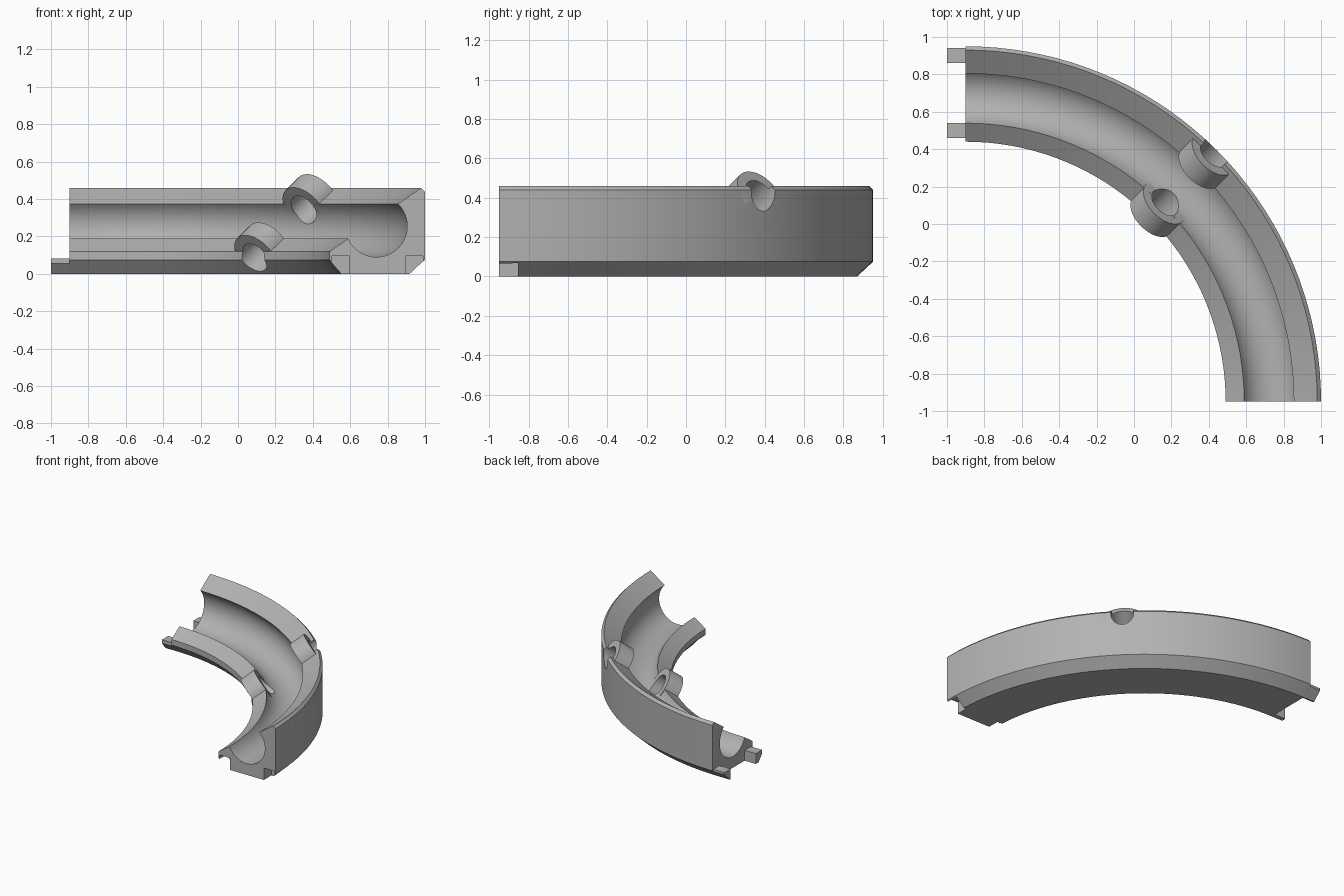
import bpy, bmesh
from math import sin, cos, pi, radians
from mathutils import Vector

if "Cube" in bpy.data.objects:
    bpy.data.objects.remove(bpy.data.objects["Cube"])

CENTRE = Vector((-0.9, -0.95, 0))      # centre of the quarter turn
BALL_R, BALL_Z, BALL_RADIUS = 1.64, 0.255, 0.165
TILT = radians(35)                     # bank of the channel
SEGMENTS = 36

grey = bpy.data.materials.new("plain_grey")
grey.use_nodes = True
colour = (0.45, 0.45, 0.45, 1)
grey.diffuse_color = colour
grey.node_tree.nodes["Principled BSDF"].inputs["Base Color"].default_value = colour


def finish(name, bm):
    bmesh.ops.recalc_face_normals(bm, faces=bm.faces)
    mesh = bpy.data.meshes.new(name)
    bm.to_mesh(mesh)
    bm.free()
    mesh.materials.append(grey)
    obj = bpy.data.objects.new(name, mesh)
    bpy.context.collection.objects.link(obj)
    return obj


def loft(name, rings):
    """Solid through a list of matching closed outlines."""
    bm = bmesh.new()
    loops = [[bm.verts.new(p) for p in ring] for ring in rings]
    for a, b in zip(loops, loops[1:]):
        for i in range(len(a)):
            j = (i + 1) % len(a)
            bm.faces.new((a[i], a[j], b[j], b[i]))
    bm.faces.new(loops[0])
    bm.faces.new(loops[-1])
    return finish(name, bm)


def tube(name, start, end, radius, sides=40):
    """Solid rod between two points."""
    axis = (end - start).normalized()
    u = axis.orthogonal().normalized()
    v = axis.cross(u)
    circle = [radius * (u * cos(2 * pi * i / sides) + v * sin(2 * pi * i / sides))
              for i in range(sides)]
    return loft(name, [[p + c for c in circle] for p in (start, end)])


def box(name, low, high):
    ring = [(low[0], low[1]), (high[0], low[1]), (high[0], high[1]), (low[0], high[1])]
    return loft(name, [[(x, y, z) for x, y in ring] for z in (low[2], high[2])])


def boolean(target, tool, operation):
    mod = target.modifiers.new(operation, "BOOLEAN")
    mod.operation, mod.object, mod.solver = operation, tool, "EXACT"
    bpy.context.view_layer.objects.active = target
    bpy.ops.object.modifier_apply(modifier=mod.name)
    bpy.data.objects.remove(tool)


def on_axis(s):
    """Point on the drilled axis, s measured from the channel centre."""
    r = BALL_R + s * cos(TILT)
    return CENTRE + Vector((r * cos(pi / 4), r * sin(pi / 4), BALL_Z + s * sin(TILT)))


# Track: banked section with round channel, swept through a quarter turn
profile = [(1.455, 0), (1.39, 0.075), (1.39, 0.12)]
for i in range(25):
    a = radians(169 + 202 * i / 24) + TILT
    profile.append((BALL_R + BALL_RADIUS * cos(a), BALL_Z + BALL_RADIUS * sin(a)))
profile += [(1.88, 0.46), (1.9, 0.44), (1.9, 0.075), (1.82, 0)]
sweep = []
for k in range(SEGMENTS + 1):
    a = pi / 2 * k / SEGMENTS
    sweep.append([CENTRE + Vector((r * cos(a), r * sin(a), z)) for r, z in profile])
track = loft("curved_track", sweep)

# Bosses on both rims, trimmed to the outer wall and the base
for name, s0, s1 in (("inner_boss", -0.285, -0.165), ("outer_boss", 0.16, 0.285)):
    boss = tube(name, on_axis(s0), on_axis(s1), 0.14)
    trim = tube("trim", CENTRE, CENTRE + Vector((0, 0, 1)), 1.9, SEGMENTS * 4)
    boolean(boss, trim, "INTERSECT")
    boolean(track, boss, "UNION")

# Hole drilled through both bosses
boolean(track, tube("drill", on_axis(-0.5), on_axis(0.5), 0.085), "DIFFERENCE")

# Sockets in the front end
for r0, r1 in ((1.40, 1.495), (1.795, 1.89)):
    socket = box("socket", (r0 - 0.9, -1.0, -0.1), (r1 - 0.9, -0.855, 0.095))
    boolean(track, socket, "DIFFERENCE")

# Tabs on the other end
tabs = {
    "inner_tab": [(1.49, 0), (1.455, 0), (1.41, 0.055), (1.41, 0.083), (1.49, 0.083)],
    "outer_tab": [(1.81, 0), (1.82, 0), (1.89, 0.065), (1.89, 0.083), (1.81, 0.083)],
}
for name, section in tabs.items():
    loft(name, [[(x, r + CENTRE.y, z) for r, z in section] for x in (-1.0, -0.89)])

# Smooth curved faces, keep crisp edges
bpy.ops.object.select_all(action="DESELECT")
track.select_set(True)
bpy.context.view_layer.objects.active = track
bpy.ops.object.shade_smooth_by_angle(angle=radians(25))
